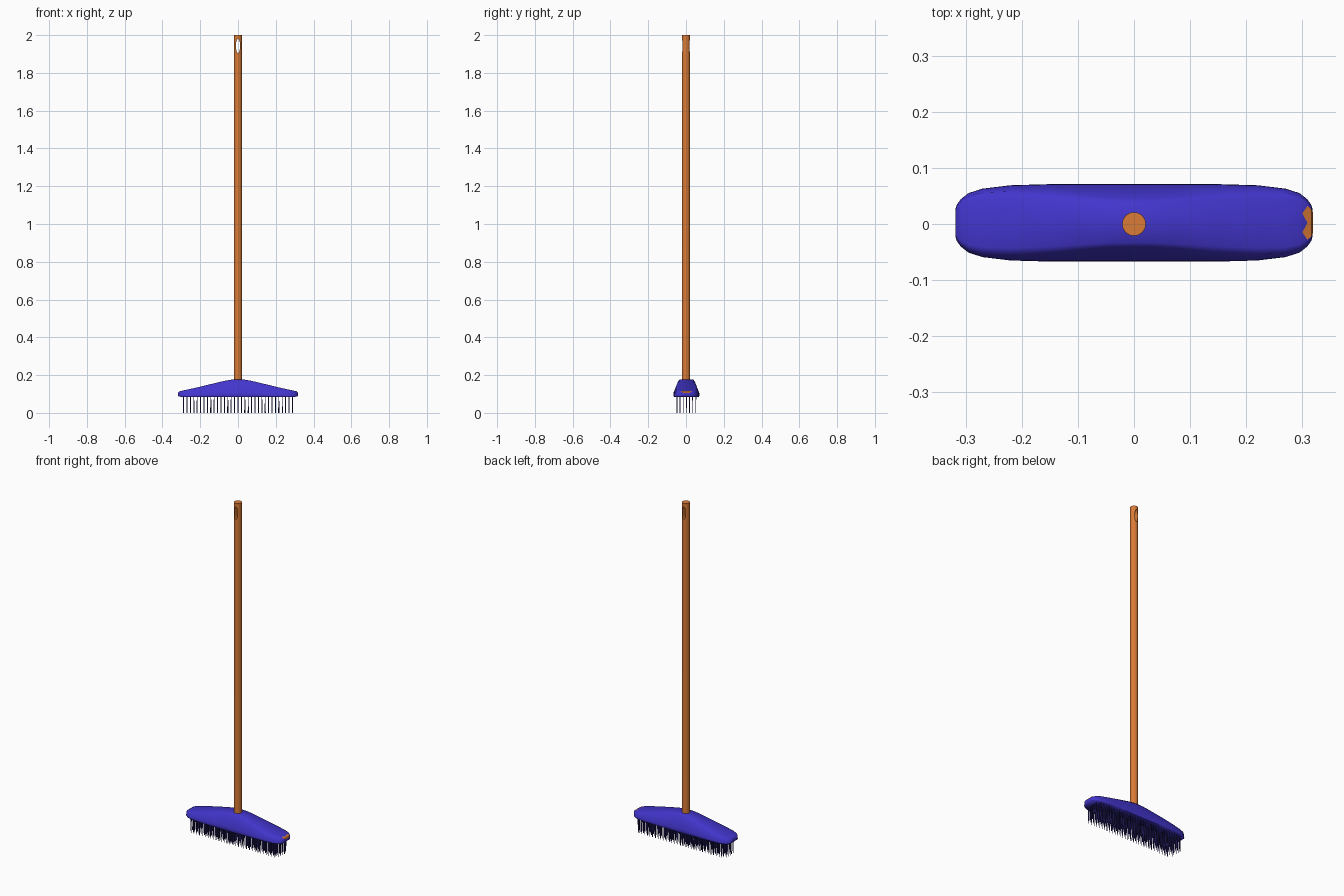
import bpy, bmesh, math, random

if "Cube" in bpy.data.objects:
    bpy.data.objects.remove(bpy.data.objects["Cube"])
random.seed(4)


def material(name, rgb):
    m = bpy.data.materials.new(name)
    m.diffuse_color = (*rgb, 1)
    m.use_nodes = True
    m.node_tree.nodes["Principled BSDF"].inputs["Base Color"].default_value = m.diffuse_color
    return m


wood = material("wood", (0.70, 0.20, 0.038))
blue = material("blue_plastic", (0.055, 0.036, 0.61))
navy = material("bristle_navy", (0.025, 0.018, 0.17))


def finish(name, bm, mat, angle=35):
    bmesh.ops.recalc_face_normals(bm, faces=bm.faces)
    me = bpy.data.meshes.new(name)
    bm.to_mesh(me)
    bm.free()
    ob = bpy.data.objects.new(name, me)
    bpy.context.collection.objects.link(ob)
    me.materials.append(mat)
    bpy.ops.object.select_all(action='DESELECT')
    ob.select_set(True)
    bpy.context.view_layer.objects.active = ob
    bpy.ops.object.shade_smooth_by_angle(angle=math.radians(angle))
    return ob


def loft(bm, sections):
    """Skin closed cross-sections and cap both ends."""
    rings = [[bm.verts.new(p) for p in s] for s in sections]
    n = len(rings[0])
    for a, c in zip(rings, rings[1:]):
        for i in range(n):
            j = (i + 1) % n
            bm.faces.new((a[i], a[j], c[j], c[i]))
    bm.faces.new(rings[0])
    bm.faces.new(rings[-1])


# Head: cross-sections along x -> (x, half width, top half width, bottom z, top z)
half = [(0, .069, .044, .083, .177), (.035, .069, .044, .083, .176),
        (.07, .069, .046, .083, .170), (.15, .069, .053, .083, .151),
        (.22, .067, .056, .083, .134), (.27, .061, .054, .083, .123),
        (.295, .053, .048, .084, .118), (.309, .042, .038, .086, .114),
        (.316, .032, .029, .089, .110), (.318, .025, .022, .093, .105)]
stations = [(-s[0], *s[1:]) for s in reversed(half[1:])] + half
sections = []
for x, w, t, b, z in stations:
    h = z - b
    side = [(w * .95, b), (w, b + .10 * h), (w * .985, b + .25 * h),
            (t, z - .10 * h), (t * .8, z)]
    pts = side + [(-y, zz) for y, zz in reversed(side)]
    sections.append([(x, y + .002, zz) for y, zz in pts])
bm = bmesh.new()
loft(bm, sections)
finish("broom_head", bm, blue, 62)

# Small notched wood-coloured patch on the right end of the head
bm = bmesh.new()
row = lambda pts: [bm.verts.new((x, y + .002, z + .0012)) for x, y, z in pts]
teeth = row([(.309, -.030, .114), (.300, -.017, .1166), (.309, 0, .114),
             (.300, .017, .1166), (.309, .030, .114)])
edge = row([(.3165, y, .110) for y in (-.024, -.012, 0, .012, .024)])
tip = row([(.3190, y, .1045) for y in (-.018, -.009, 0, .009, .018)])
for a, b in ((teeth, edge), (edge, tip)):
    for i in range(4):
        bm.faces.new((a[i], b[i], b[i + 1], a[i + 1]))
finish("end_patch", bm, wood)

# Bristles: 7 rows of thin, slightly leaning strands
bm = bmesh.new()
ROWS, COLS = 7, 33
for r in range(ROWS):
    y = -.048 + .1 * r / (ROWS - 1)
    for c in range(COLS):
        x = -.288 + .576 * c / (COLS - 1)
        if abs(x) > .275 and abs(y) > .04:
            continue
        lean = random.uniform(-.002, .002)
        g = bmesh.ops.create_cone(bm, cap_ends=True, segments=6,
                                  radius1=.0018, radius2=.0024, depth=.09)
        for v in g["verts"]:
            v.co.z += .045
            v.co.x += x + lean * (1 - v.co.z / .09)
            v.co.y += y
finish("bristles", bm, navy, 50)

# Handle: two mirrored half rods that part around an oval hanging hole
R, HOLE_Z, HOLE_H, HOLE_W, N = .021, 1.943, .037, .011, 16
levels = [(.13, 0)]
for k in range(13):
    a = math.pi * k / 12
    levels.append((HOLE_Z - HOLE_H * math.cos(a), HOLE_W * math.sin(a) if 0 < k < 12 else 0))
levels.append((2.0, 0))
bm = bmesh.new()
for s in (1, -1):
    sections = []
    for z, gap in levels:
        lim = math.acos(gap / R)
        arc = [lim * (2 * i / N - 1) for i in range(N + 1)]
        sections.append([(s * R * math.cos(a), R * math.sin(a), z) for a in arc])
    loft(bm, sections)
# Drop the inner seam faces of the solid stretches, then weld the halves
seam = [f for f in bm.faces if all(abs(v.co.x) < 1e-6 for v in f.verts)]
bmesh.ops.delete(bm, geom=seam, context='FACES')
bmesh.ops.remove_doubles(bm, verts=bm.verts, dist=1e-5)
finish("handle", bm, wood)
